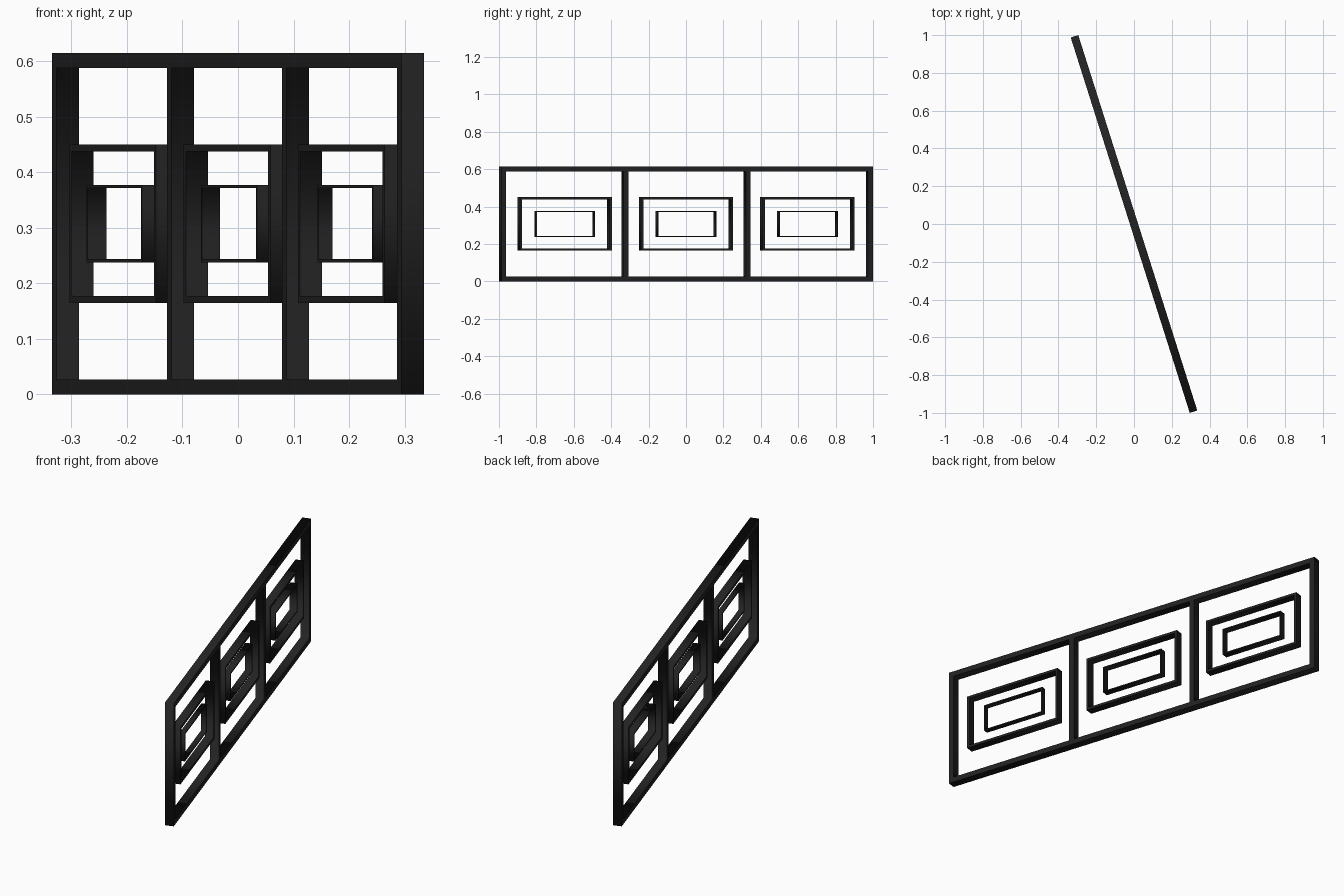
import bpy
import math
from mathutils import Matrix, Vector

if "Cube" in bpy.data.objects:
    bpy.data.objects.remove(bpy.data.objects["Cube"])

ANGLE = math.radians(17.59)      # panel is turned about the vertical axis
HALF_LEN, HEIGHT, DEPTH, BAR = 1.0424, 0.615, 0.042, 0.027
MID_Z = HEIGHT / 2

black = bpy.data.materials.new("black_metal")
black.diffuse_color = (0.016, 0.016, 0.016, 1)
black.use_nodes = True
black.node_tree.nodes["Principled BSDF"].inputs["Base Color"].default_value = black.diffuse_color

# Local x runs along the panel, local y is up, local z is the panel normal
along = Vector((-math.sin(ANGLE), math.cos(ANGLE), 0))
up = Vector((0, 0, 1))
normal = along.cross(up)
PANEL = Matrix((along, up, normal)).transposed().to_4x4()


def cut_plate(name, rects, depth):
    """Extrude an outer rectangle with rectangular holes; rect = (s0, z0, s1, z1)."""
    curve = bpy.data.curves.new(name + "_profile", 'CURVE')
    curve.dimensions = '2D'
    curve.fill_mode = 'BOTH'
    curve.extrude = depth / 2
    for s0, z0, s1, z1 in rects:
        spline = curve.splines.new('POLY')
        spline.points.add(3)
        for p, (s, z) in zip(spline.points, ((s0, z0), (s1, z0), (s1, z1), (s0, z1))):
            p.co = (s, z, 0, 1)
        spline.use_cyclic_u = True
    temp = bpy.data.objects.new(name + "_temp", curve)
    bpy.context.collection.objects.link(temp)
    graph = bpy.context.evaluated_depsgraph_get()
    mesh = bpy.data.meshes.new_from_object(temp.evaluated_get(graph))
    bpy.data.objects.remove(temp)
    mesh.transform(PANEL)
    mesh.materials.clear()
    mesh.materials.append(black)
    obj = bpy.data.objects.new(name, mesh)
    bpy.context.collection.objects.link(obj)
    return obj


def ring(name, s, half_w, half_h, bar, depth):
    """Rectangular ring centred at s along the panel."""
    cut_plate(name, [(s - w, MID_Z - h, s + w, MID_Z + h)
                     for w, h in ((half_w, half_h), (half_w - bar, half_h - bar))], depth)


# Outer frame with three equal bays
pitch = (2 * HALF_LEN - BAR) / 3
holes = [(i * pitch - (pitch - BAR) / 2, BAR, i * pitch + (pitch - BAR) / 2, HEIGHT - BAR)
         for i in (-1, 0, 1)]
cut_plate("outer_frame", [(-HALF_LEN, 0, HALF_LEN, HEIGHT)] + holes, DEPTH)

# Two nested rings floating in each bay
for label, i, inner_depth in (("near", -1, 0.026), ("middle", 0, 0.034), ("far", 1, 0.036)):
    s = i * 0.681
    ring(label + "_large_ring", s, 0.258, 0.143, 0.0125, 0.0415)
    ring(label + "_small_ring", s, 0.166, 0.070, 0.006, inner_depth)
